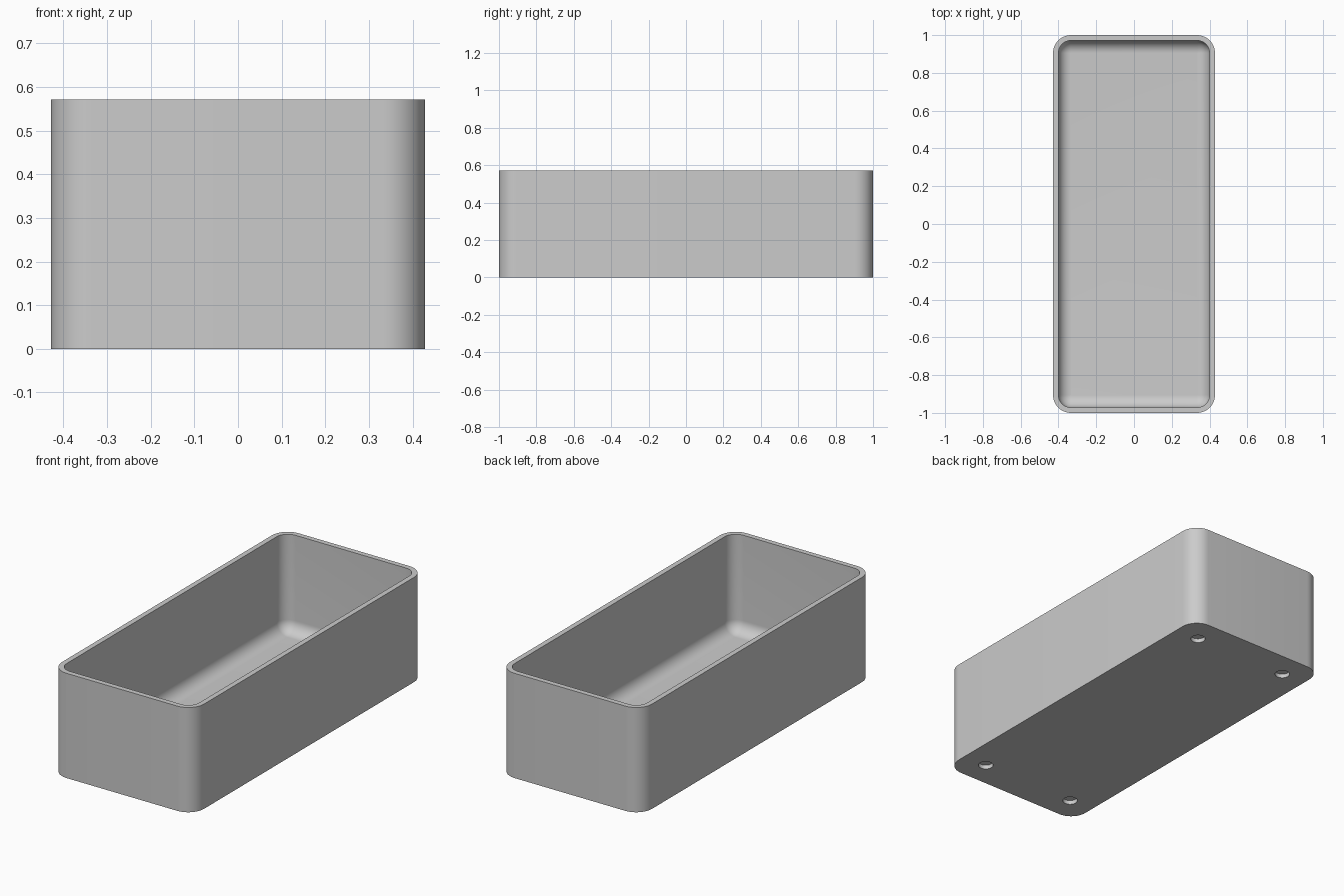
import bpy, bmesh
from math import pi, sin, cos, radians

cube = bpy.data.objects.get("Cube")
if cube:
    bpy.data.objects.remove(cube, do_unlink=True)

# Main dimensions
HALF_X, HALF_Y, HEIGHT = 0.4286, 1.0, 0.5714
CORNER, WALL, FLOOR = 0.095, 0.0286, 0.04
FILLET = CORNER - WALL
SEGMENTS = 12
HOLE_RADIUS, HOLE_DEPTH, HOLE_INSET = 0.038, 0.022, 0.143

grey = bpy.data.materials.new("light_grey")
grey.use_nodes = True
grey.diffuse_color = (0.6, 0.6, 0.6, 1)
grey.node_tree.nodes["Principled BSDF"].inputs["Base Color"].default_value = (0.6, 0.6, 0.6, 1)


def ring(bm, inset, z):
    """Rounded rectangle of vertices, offset inwards from the outer wall."""
    radius = max(CORNER - inset, 0.0005)
    verts = []
    for quarter, (sx, sy) in enumerate([(1, 1), (-1, 1), (-1, -1), (1, -1)]):
        for i in range(SEGMENTS + 1):
            a = (quarter + i / SEGMENTS) * pi / 2
            verts.append(bm.verts.new((sx * (HALF_X - CORNER) + radius * cos(a),
                                       sy * (HALF_Y - CORNER) + radius * sin(a), z)))
    return verts


def add_object(bm, name):
    bmesh.ops.recalc_face_normals(bm, faces=bm.faces)
    mesh = bpy.data.meshes.new(name)
    bm.to_mesh(mesh)
    bm.free()
    obj = bpy.data.objects.new(name, mesh)
    mesh.materials.append(grey)
    bpy.context.collection.objects.link(obj)
    return obj


# Open tray: outer wall, rim, inner wall and rounded inner floor edge
steps = [(0, 0), (0, HEIGHT), (WALL, HEIGHT)]
for i in range(SEGMENTS + 1):
    a = i / SEGMENTS * pi / 2
    steps.append((WALL + FILLET * (1 - cos(a)), FLOOR + FILLET * (1 - sin(a))))
bm = bmesh.new()
rings = [ring(bm, inset, z) for inset, z in steps]
for low, high in zip(rings, rings[1:]):
    for i in range(len(low)):
        j = (i + 1) % len(low)
        bm.faces.new((low[i], low[j], high[j], high[i]))
bm.faces.new(rings[0][::-1])
bm.faces.new(rings[-1])
tray = add_object(bm, "tray")

# Four shallow round sockets in the underside
bm = bmesh.new()
for sx in (-1, 1):
    for sy in (-1, 1):
        made = bmesh.ops.create_cone(bm, cap_ends=True, segments=32, radius1=HOLE_RADIUS,
                                     radius2=HOLE_RADIUS, depth=2 * HOLE_DEPTH)
        bmesh.ops.translate(bm, verts=made["verts"],
                            vec=(sx * (HALF_X - HOLE_INSET), sy * (HALF_Y - HOLE_INSET), 0))
cutter = add_object(bm, "socket_cutter")
cutter.hide_render = True

cut = tray.modifiers.new("sockets", "BOOLEAN")
cut.operation = "DIFFERENCE"
cut.solver = "EXACT"
cut.object = cutter
bpy.ops.object.select_all(action="DESELECT")
tray.select_set(True)
bpy.context.view_layer.objects.active = tray
bpy.ops.object.modifier_apply(modifier=cut.name)
bpy.data.objects.remove(cutter, do_unlink=True)
bpy.ops.object.shade_smooth_by_angle(angle=radians(35))
